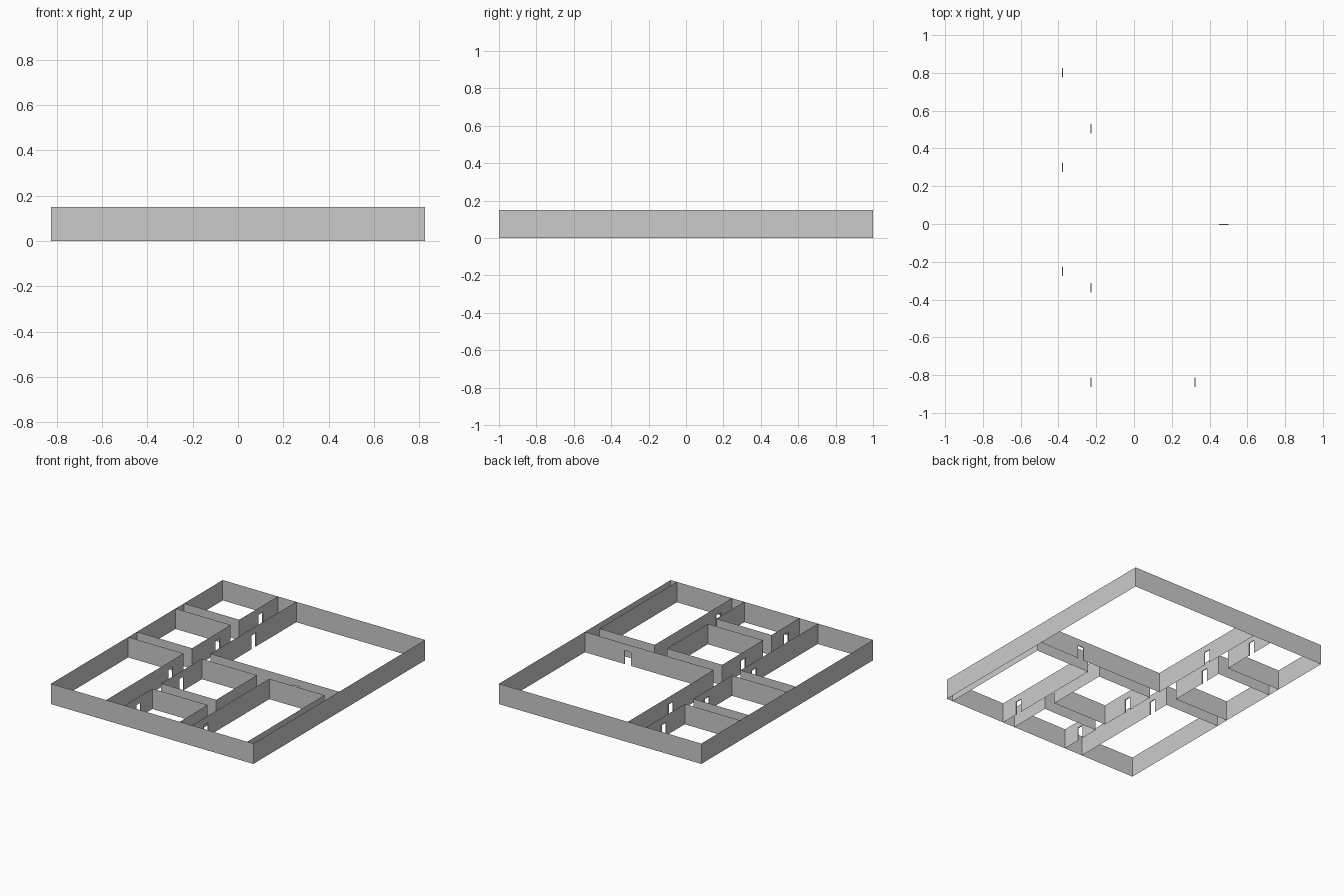
import bpy
import bmesh
from mathutils import Vector

if "Cube" in bpy.data.objects:
    bpy.data.objects.remove(bpy.data.objects["Cube"])

H = 0.15        # wall height
DOOR_W = 0.05
DOOR_H = 0.10
REVEAL = 0.006  # depth of door linings


def quad(bm, pts):
    bm.faces.new([bm.verts.new(p) for p in pts])


def panel(bm, a, b, z0, z1):
    quad(bm, [(*a, z0), (*b, z0), (*b, z1), (*a, z1)])


def wall(bm, a, b, doors=()):
    """Thin wall from a to b; doors are distances along the wall."""
    a, b = Vector(a), Vector(b)
    d = (b - a).normalized()
    side = Vector((-REVEAL, 0)) if abs(d.y) > 0.5 else Vector((0, -REVEAL))
    start = a
    for t in sorted(doors):
        p, q = a + d * (t - DOOR_W / 2), a + d * (t + DOOR_W / 2)
        panel(bm, start, p, 0, H)
        panel(bm, p, q, DOOR_H, H)
        # door lining: two jambs and a lintel
        panel(bm, p, p + side, 0, DOOR_H)
        panel(bm, q, q + side, 0, DOOR_H)
        quad(bm, [(*p, DOOR_H), (*q, DOOR_H),
                  (*(q + side), DOOR_H), (*(p + side), DOOR_H)])
        start = q
    panel(bm, start, b, 0, H)


def room(name, walls):
    bm = bmesh.new()
    for w in walls:
        wall(bm, *w)
    bmesh.ops.remove_doubles(bm, verts=bm.verts, dist=1e-5)
    me = bpy.data.meshes.new(name)
    bm.to_mesh(me)
    bm.free()
    ob = bpy.data.objects.new(name, me)
    bpy.context.collection.objects.link(ob)


X, Y = 0.825, 1.0
L, R = -0.375, -0.225   # two sides of the main hallway

# outer shell
c = [(-X, -Y), (X, -Y), (X, Y), (-X, Y)]
room("outer_walls", [(c[i], c[(i + 1) % 4]) for i in range(4)])

# rooms left of the hallway
room("back_left_room_walls", [((-X, 0.55), (L, 0.55)),
                              ((L, 0.55), (L, Y), [0.25])])
room("middle_left_room_walls", [((-X, 0.45), (L, 0.45)),
                                ((L, 0), (L, 0.45), [0.30]),
                                ((-X, 0), (L, 0))])
room("front_left_room_walls", [((-X, -0.1), (L, -0.1)),
                               ((L, -Y), (L, -0.1), [0.75])])

# large room at the back right
room("large_room_walls", [((R, 0), (R, Y), [0.505]),
                          ((R, 0), (X, 0), [0.70])])

# small rooms at the front
room("inner_room_walls", [((R, -0.1), (0.225, -0.1)),
                          ((0.225, -0.575), (0.225, -0.1)),
                          ((R, -0.575), (0.225, -0.575)),
                          ((R, -0.575), (R, -0.1), [0.2375])])
room("front_room_walls", [((R, -0.675), (0.225, -0.675)),
                          ((0.225, -Y), (0.225, -0.675)),
                          ((R, -Y), (R, -0.675), [0.1625])])

# long room at the front right
room("front_right_room_walls", [((0.325, -Y), (0.325, -0.1), [0.1625]),
                                ((0.325, -0.1), (0.775, -0.1)),
                                ((0.775, -Y), (0.775, -0.1))])
